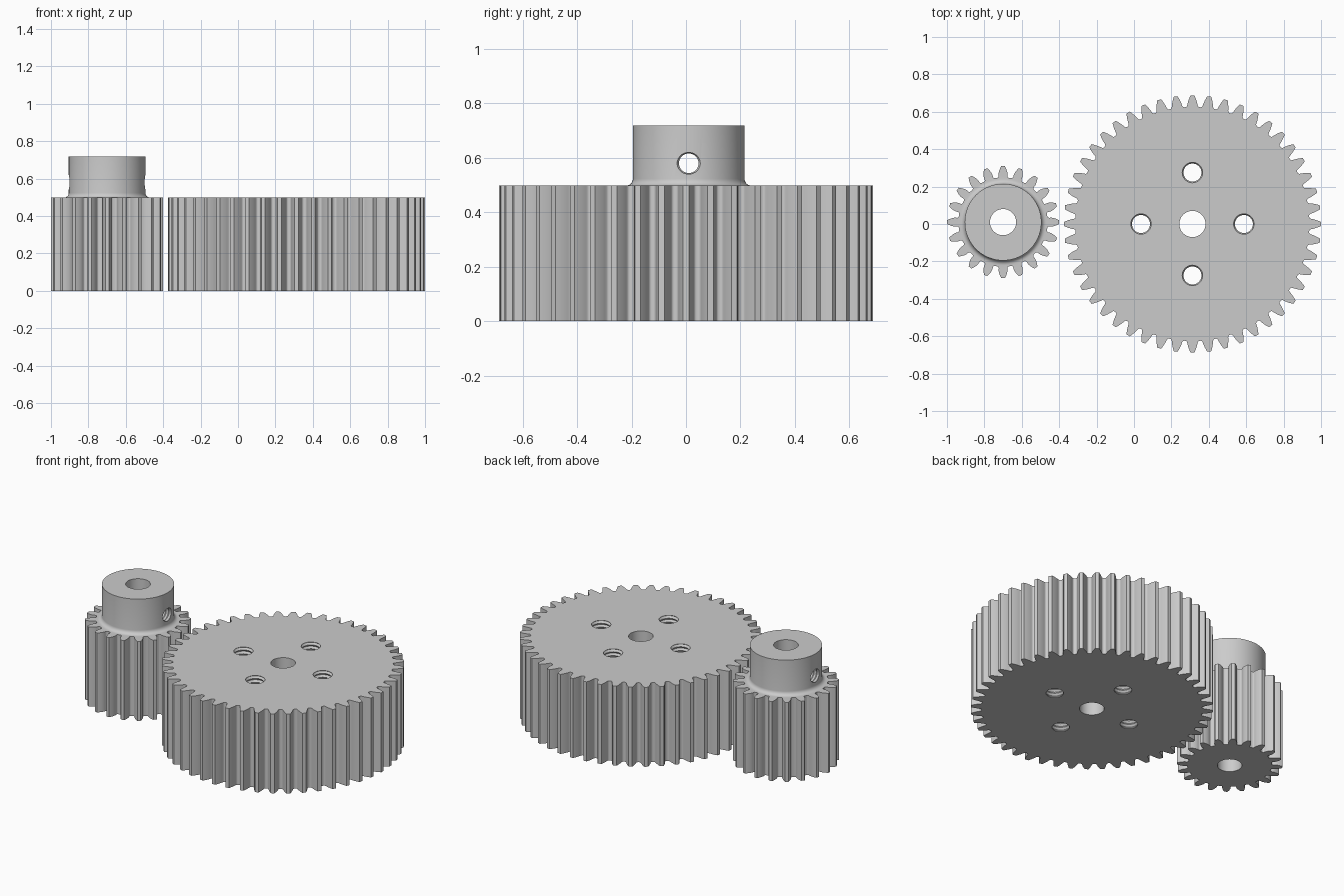
import bpy, bmesh
from math import pi, sin, cos, tan, acos, sqrt, radians
from mathutils import Matrix

if "Cube" in bpy.data.objects:
    bpy.data.objects.remove(bpy.data.objects["Cube"], do_unlink=True)

THICK = 0.498
HUB_TOP = 0.718
PINION = (-0.7, 0.01, 0)
WHEEL = (0.3125, 0, 0)

steel = bpy.data.materials.new("grey_steel")
steel.use_nodes = True
GREY = (0.6, 0.6, 0.6, 1)
steel.diffuse_color = GREY
steel.node_tree.nodes["Principled BSDF"].inputs["Base Color"].default_value = GREY


def make_object(name, bm, location):
    bmesh.ops.recalc_face_normals(bm, faces=bm.faces)
    mesh = bpy.data.meshes.new(name)
    bm.to_mesh(mesh)
    bm.free()
    mesh.materials.append(steel)
    obj = bpy.data.objects.new(name, mesh)
    obj.location = location
    bpy.context.collection.objects.link(obj)
    return obj


def lathe(name, profile, location, sides=64, axis_x=False):
    """Capped solid of revolution from (radius, height) points."""
    bm = bmesh.new()
    rings = [[bm.verts.new((r * cos(2 * pi * i / sides), r * sin(2 * pi * i / sides), z))
              for i in range(sides)] for r, z in profile]
    for low, high in zip(rings, rings[1:]):
        for i in range(sides):
            j = (i + 1) % sides
            bm.faces.new((low[i], low[j], high[j], high[i]))
    bm.faces.new(rings[0][::-1])
    bm.faces.new(rings[-1])
    if axis_x:
        bm.transform(Matrix.Rotation(pi / 2, 4, 'Y'))
    return make_object(name, bm, location)


def thread_profile(minor, major, start, end, pitch):
    count = round(2 * (end - start) / pitch)
    return [(major if k % 2 else minor, start + k * pitch / 2) for k in range(count + 1)]


def gear(name, teeth, tip, location):
    """Involute spur gear, extruded upwards."""
    module = 2 * tip / (teeth + 2)
    base = module * teeth / 2 * cos(radians(20))
    root = tip - 2.25 * module
    fillet = 0.33 * module

    def involute(r):
        a = acos(min(1, base / r))
        return tan(a) - a

    radii = [root + fillet * t for t in (0, 0.06, 0.25, 0.55, 1)]
    radii += [radii[-1] + (tip - radii[-1]) * k / 6 for k in range(1, 7)]
    flank = []
    for r in radii:
        half = pi / (2 * teeth) + involute(module * teeth / 2) - involute(r)
        t = min(1, (r - root) / fillet)
        half += fillet / root * (1 - sqrt(1 - (1 - t) ** 2))
        flank.append((r, half))
    tooth = [(r, -h) for r, h in flank] + [(r, h) for r, h in reversed(flank)]

    bm = bmesh.new()
    outline = [bm.verts.new((r * cos(a + 2 * pi * n / teeth), r * sin(a + 2 * pi * n / teeth), 0))
               for n in range(teeth) for r, a in tooth]
    face = bm.faces.new(outline)
    grown = bmesh.ops.extrude_face_region(bm, geom=[face], use_keep_orig=True)
    top = [v for v in grown["geom"] if isinstance(v, bmesh.types.BMVert)]
    bmesh.ops.translate(bm, verts=top, vec=(0, 0, THICK))
    return make_object(name, bm, location)


def combine(target, other, operation):
    bpy.context.view_layer.update()
    other.hide_render = True
    mod = target.modifiers.new(operation.lower(), 'BOOLEAN')
    mod.object = other
    mod.operation = operation
    mod.solver = 'EXACT'
    bpy.context.view_layer.objects.active = target
    bpy.ops.object.modifier_apply(modifier=mod.name)
    bpy.data.objects.remove(other, do_unlink=True)


def finish(obj):
    bpy.ops.object.select_all(action='DESELECT')
    obj.select_set(True)
    bpy.context.view_layer.objects.active = obj
    bpy.ops.object.shade_smooth_by_angle(angle=radians(30))


# Large wheel with a plain bore and four threaded holes
wheel = gear("large_gear", 48, 0.6875, WHEEL)
combine(wheel, lathe("wheel_bore", [(0.07, -0.1), (0.07, 0.8)], WHEEL), 'DIFFERENCE')
for k in range(4):
    spot = (WHEEL[0] + 0.275 * cos(k * pi / 2), 0.275 * sin(k * pi / 2), 0)
    thread = thread_profile(0.048, 0.057, -0.045, 0.555, 0.024)
    combine(wheel, lathe("mounting_hole", thread, spot, 40), 'DIFFERENCE')
finish(wheel)

# Small pinion with a filleted hub
pinion = gear("small_gear", 20, 0.3, PINION)
HUB_R, FILLET = 0.205, 0.025
profile = [(HUB_R + FILLET, 0.4)]
profile += [(HUB_R + FILLET * (1 - sin(a * pi / 12)), THICK + FILLET * (1 - cos(a * pi / 12)))
            for a in range(7)]
profile.append((HUB_R, HUB_TOP))
combine(pinion, lathe("hub", profile, PINION, 96), 'UNION')
combine(pinion, lathe("pinion_bore", [(0.07, -0.1), (0.07, 0.9)], PINION), 'DIFFERENCE')

# Threaded set-screw hole across the hub
screw = thread_profile(0.036, 0.043, -0.25, 0.25, 0.02)
combine(pinion, lathe("screw_hole", screw, (PINION[0], PINION[1], 0.58), 40, axis_x=True), 'DIFFERENCE')
finish(pinion)
